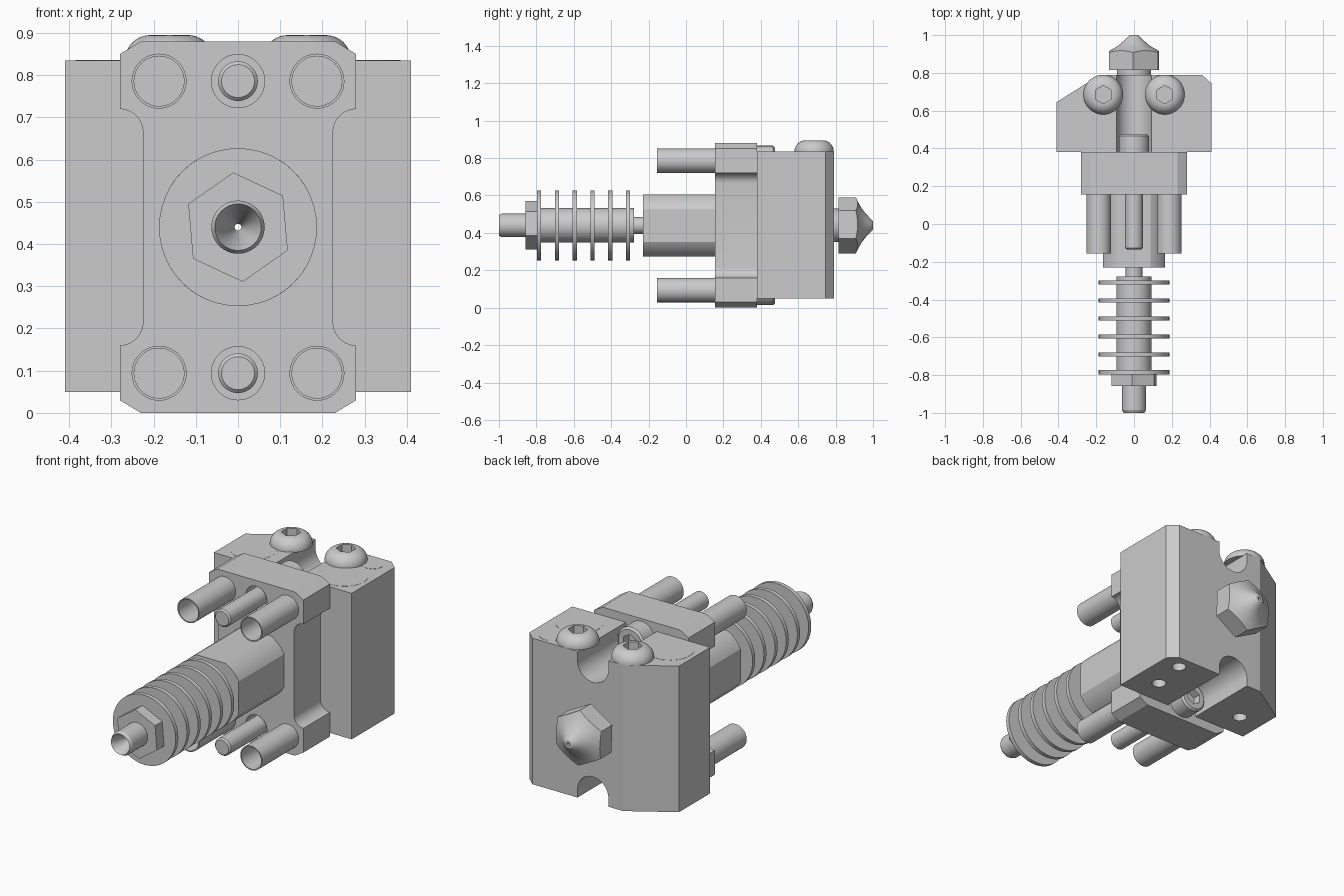
import bpy, bmesh
from math import sin, cos, pi, radians, sqrt
from mathutils import Matrix, Vector

old = bpy.data.objects.get("Cube")
if old:
    bpy.data.objects.remove(old)

metal = bpy.data.materials.new("grey metal")
metal.use_nodes = True
GREY = (0.6, 0.6, 0.6, 1)
metal.diffuse_color = GREY
metal.node_tree.nodes["Principled BSDF"].inputs["Base Color"].default_value = GREY

AXIS_Z = 0.44            # height of the central axis
# Local z becomes world y; local (x, y) becomes world (x, z)
TO_Y = Matrix(((1, 0, 0, 0), (0, 0, 1, 0), (0, 1, 0, 0), (0, 0, 0, 1)))


def finish(bm, name, along_y, at):
    bmesh.ops.remove_doubles(bm, verts=bm.verts, dist=1e-5)
    if along_y:
        bmesh.ops.transform(bm, matrix=TO_Y, verts=bm.verts)
    bmesh.ops.translate(bm, verts=bm.verts, vec=Vector(at))
    bmesh.ops.recalc_face_normals(bm, faces=bm.faces)
    mesh = bpy.data.meshes.new(name)
    bm.to_mesh(mesh)
    bm.free()
    mesh.materials.append(metal)
    ob = bpy.data.objects.new(name, mesh)
    bpy.context.collection.objects.link(ob)
    return ob


def lathe(name, profile, at=(0, 0, 0), along_y=True, steps=48):
    """Turn a closed (radius, length) profile around its axis."""
    bm = bmesh.new()
    vs = [bm.verts.new((r, 0, l)) for r, l in profile]
    es = [bm.edges.new((vs[i], vs[(i + 1) % len(vs)])) for i in range(len(vs))
          if max(profile[i][0], profile[(i + 1) % len(vs)][0]) > 0]
    bmesh.ops.spin(bm, geom=vs + es, cent=(0, 0, 0), axis=(0, 0, 1),
                   angle=2 * pi, steps=steps, use_merge=False)
    return finish(bm, name, along_y, at)


def prism(name, outline, lo, hi, at=(0, 0, 0), along_y=True):
    bm = bmesh.new()
    face = bm.faces.new([bm.verts.new((a, b, lo)) for a, b in outline])
    new = bmesh.ops.extrude_face_region(bm, geom=[face])["geom"]
    bmesh.ops.translate(bm, vec=(0, 0, hi - lo),
                        verts=[v for v in new if isinstance(v, bmesh.types.BMVert)])
    return finish(bm, name, along_y, at)


def rod(name, r, lo, hi, at=(0, 0, 0), along_y=True, bevel=0.0):
    return lathe(name, [(0, lo), (r - bevel, lo), (r, lo + bevel), (r, hi), (0, hi)], at, along_y)


def ngon(r, n, start=90):
    return [(r * cos(radians(start) + 2 * pi * i / n),
             r * sin(radians(start) + 2 * pi * i / n)) for i in range(n)]


def carve(ob, *cutters, operation='DIFFERENCE'):
    """Apply booleans, then drop the cutters."""
    for c in cutters:
        c.hide_render = True
        mod = ob.modifiers.new("cut", 'BOOLEAN')
        mod.operation, mod.object, mod.solver = operation, c, 'EXACT'
    bpy.context.view_layer.update()
    mesh = bpy.data.meshes.new_from_object(
        ob.evaluated_get(bpy.context.evaluated_depsgraph_get()))
    ob.modifiers.clear()
    ob.data = mesh
    for c in cutters:
        bpy.data.objects.remove(c)


def bore():
    return rod("bore", 0.008, -1.2, 1.2, (0, 0, AXIS_Z))


centre = (0, 0, AXIS_Z)
SCREW_Z = (AXIS_Z - 0.346, AXIS_Z + 0.346)

# Heat sink: inlet tube, finned core and thin neck in one turned profile
outer = [(0.055, -1.0), (0.063, -0.985), (0.063, -0.83), (0.092, -0.83)]
for i in range(6):
    y = -0.785 + 0.095 * i
    outer += [(0.092, y - 0.011), (0.187, y - 0.011), (0.187, y + 0.011), (0.092, y + 0.011)]
outer += [(0.092, -0.277), (0.045, -0.277), (0.045, -0.2)]
lathe("finned_heat_sink", outer + [(0.008, -0.2), (0.008, -0.87), (0.048, -0.985)], centre)

# Hex nut behind the inlet
nut = prism("inlet_nut", ngon(0.13, 6, 95), -0.857, -0.79, centre)
carve(nut, rod("nut_hole", 0.055, -1, 0, centre))

# Square-sided body with rounded corners
FLAT = 0.165
body_outline = []
tilt = math_angle = None
half = sqrt(0.187 ** 2 - FLAT ** 2)
for q in range(4):
    for i in range(9):
        t = i / 8
        lo, hi = Vector((FLAT, half)), Vector((half, FLAT))
        p = lo.lerp(hi, t).normalized() * 0.187
        p.rotate(Matrix.Rotation(q * pi / 2, 2))
        body_outline.append((p.x, p.y))
body = prism("cold_side_body", body_outline, -0.23, 0.16, centre)
carve(body, bore())

# Flange plate with a waist
quarter = [(0.28 - 0.055 * cos(a * pi / 16), 0.225 + 0.055 * sin(a * pi / 16)) for a in range(9)]
quarter += [(0.28, 0.41), (0.23, 0.44)]
right = [(x, -z) for x, z in reversed(quarter)] + quarter
plate = prism("flange_plate", right + [(-x, z) for x, z in reversed(right)], 0.155, 0.38, centre)
carve(plate, bore(), *[rod("clearance", 0.063, 0, 0.36, (0, 0, z)) for z in SCREW_Z])

# Spacer tubes and the two clamping screws
for z in SCREW_Z:
    for x in (-0.187, 0.187):
        lathe("spacer_tube", [(0.065, -0.155), (0.065, 0.17), (0.059, 0.17), (0.059, -0.155)], (x, 0, z))
    rod("clamp_screw_shaft", 0.047, -0.135, 0.39, (0, 0, z), bevel=0.008)
    head = lathe("clamp_screw_head", [(0, 0.38), (0.08, 0.38), (0.08, 0.465), (0.07, 0.475), (0, 0.475)],
                 (0, 0, z))
    carve(head, prism("socket", ngon(0.045, 6), 0.43, 0.6, (0, 0, z)))

# Heater block with chamfered plan, open channels and blind holes
BOTTOM, TOP = 0.05, 0.835
plan = [(-0.41, 0.38), (0.41, 0.38), (0.41, 0.745), (0.36, 0.79), (-0.18, 0.79), (-0.41, 0.645)]
block = prism("heater_block", plan, BOTTOM, TOP, along_y=False)
cutters = [bore()]
for z, side in zip(SCREW_Z, (-1, 1)):
    arch = [(0.092 * cos(a * pi / 24), -side * 0.092 * sin(a * pi / 24)) for a in range(25)]
    arch += [(-0.092, side * 0.2), (0.092, side * 0.2)]
    cutters.append(prism("channel", arch, 0.3, 0.9, (0, 0, z)))
HOLES = ((-0.27, 0.52, 0.115), (0.27, 0.52, 0.115), (0.3, 0.715, 0.057))
for x, y, r in HOLES:
    cutters.append(rod("blind_hole", 0.036, -0.1, 0.3, (x, y, 0), False))
carve(block, *cutters)

# Flush plugs in the top of the block
for x, y, r in HOLES:
    rod("flush_plug", r, TOP - 0.006, TOP + 0.001, (x, y, 0), False)

# Domed set screws on top
dome = [(0.045 + 0.06 * cos(a * pi / 20), TOP + 0.06 * sin(a * pi / 20)) for a in range(11)]
for x in (-0.163, 0.163):
    screw = lathe("domed_screw", [(0, TOP - 0.002), (0.105, TOP - 0.002)] + dome + [(0, TOP + 0.06)],
                  (x, 0.685, 0), False)
    carve(screw, prism("socket", ngon(0.048, 6), TOP + 0.015, 1, (x, 0.685, 0), False))

# Nozzle: shank, then a hex trimmed by a turned tip
lathe("nozzle_shank", [(0.09, 0.78), (0.09, 0.82), (0.008, 0.82), (0.008, 0.78)], centre)
tip = [(0, 0.7), (0.2, 0.7), (0.2, 0.875), (0.15, 0.908), (0.125, 0.92), (0.095, 0.937),
       (0.068, 0.957), (0.045, 0.978), (0.028, 0.995), (0.02, 1.0), (0, 1.0)]
nozzle = prism("nozzle", ngon(0.15, 6, 92), 0.815, 1.1, centre)
carve(nozzle, lathe("tip_shape", tip, centre), operation='INTERSECT')
carve(nozzle, bore())

# Smooth round surfaces, keep edges sharp
bpy.ops.object.select_all(action='DESELECT')
for ob in bpy.context.collection.objects:
    if ob.type == 'MESH' and ob.data.materials and ob.data.materials[0] == metal:
        ob.select_set(True)
        bpy.context.view_layer.objects.active = ob
bpy.ops.object.shade_smooth_by_angle(angle=radians(28))
